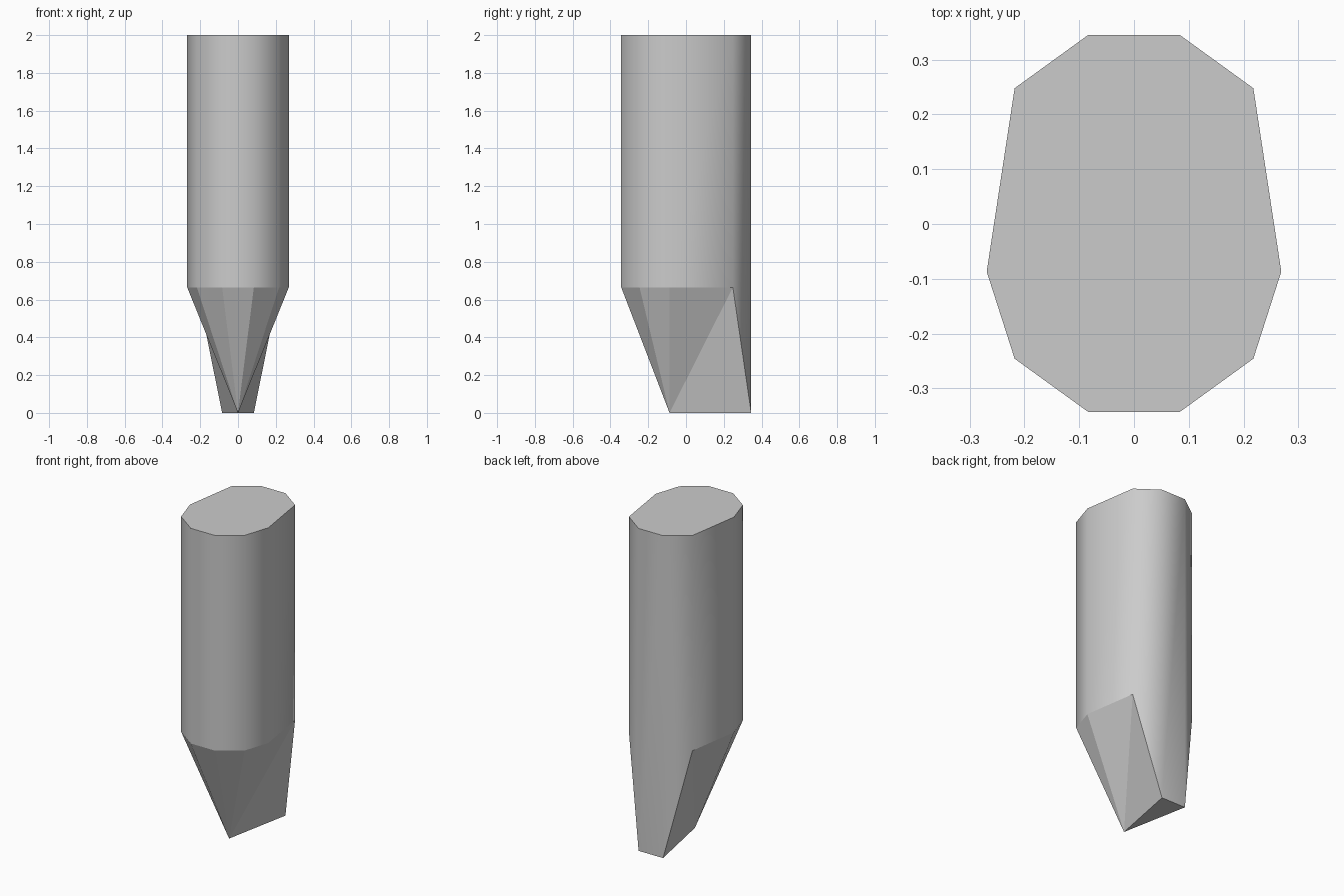
import bpy, bmesh

if "Cube" in bpy.data.objects:
    bpy.data.objects.remove(bpy.data.objects["Cube"])

TOP, SHOULDER = 2.0, 0.665

# Right half of the cross-section, front to back, with each wall's lower height
half = [(0.084, -0.343, SHOULDER), (0.218, -0.246, SHOULDER),
        (0.269, -0.087, SHOULDER), (0.218, 0.248, SHOULDER),
        (0.084, 0.345, 0.0)]
outline = half + [(-x, y, z) for x, y, z in reversed(half)]

bm = bmesh.new()
upper = [bm.verts.new((x, y, TOP)) for x, y, z in outline]
lower = [bm.verts.new(p) for p in outline]
tip = bm.verts.new((0, -0.087, 0))

# Flat top
bm.faces.new(upper)

# Smooth shaft walls and flat facets converging on the tip
n = len(outline)
for i in range(n):
    j = (i + 1) % n
    wall = bm.faces.new((lower[i], lower[j], upper[j], upper[i]))
    wall.smooth = True
    bm.faces.new((lower[j], lower[i], tip))

bmesh.ops.recalc_face_normals(bm, faces=bm.faces[:])
# Keep shoulder, rim and cut edges crisp
for e in bm.edges:
    e.smooth = all(f.smooth for f in e.link_faces)

mesh = bpy.data.meshes.new("pointed_post")
bm.to_mesh(mesh)
bm.free()
post = bpy.data.objects.new("pointed_post", mesh)
bpy.context.collection.objects.link(post)
